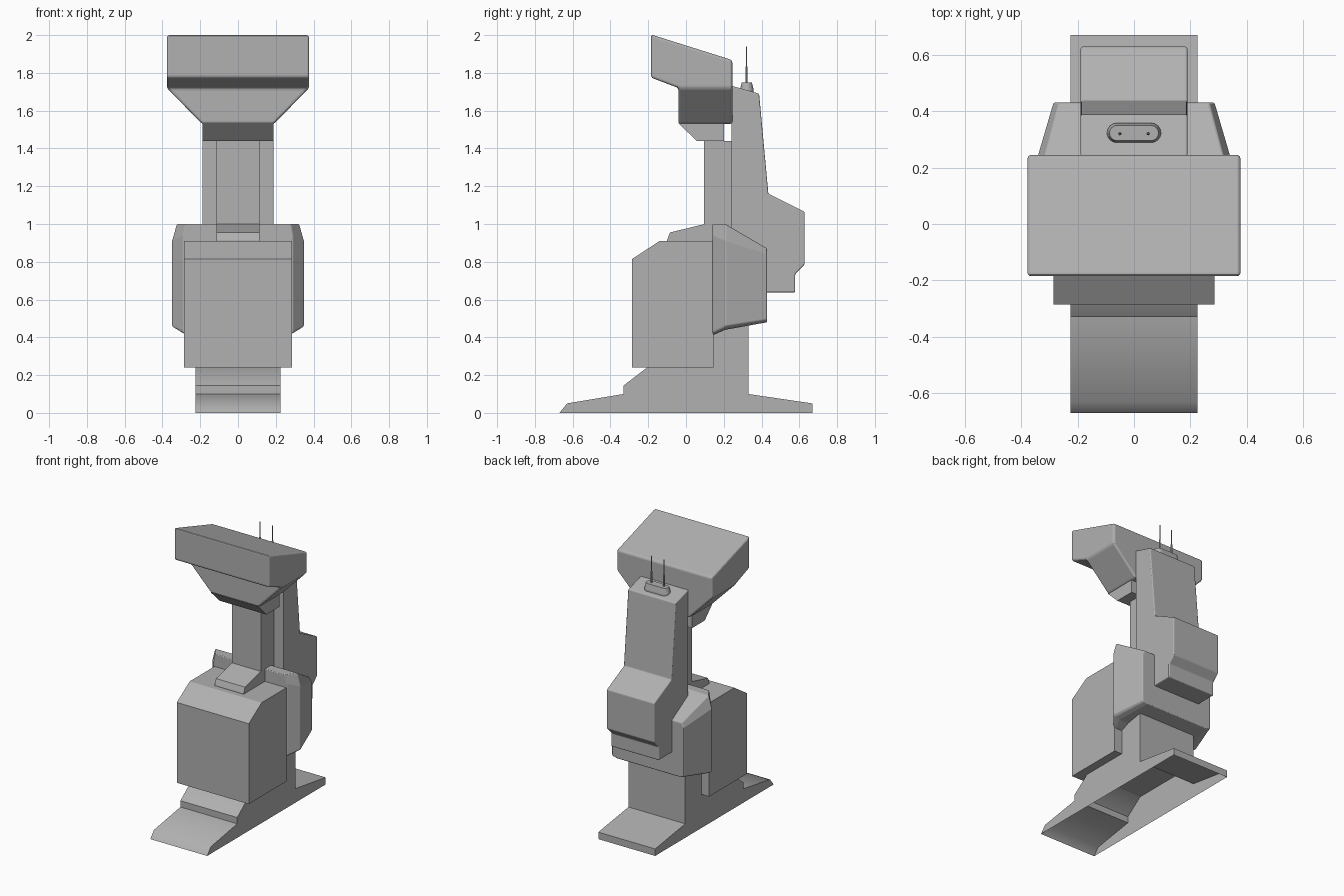
import bpy, bmesh, math

if "Cube" in bpy.data.objects:
    bpy.data.objects.remove(bpy.data.objects["Cube"])

GREY = bpy.data.materials.new("mid_grey")
GREY.diffuse_color = (.44, .44, .44, 1)
GREY.use_nodes = True
GREY.node_tree.nodes["Principled BSDF"].inputs["Base Color"].default_value = GREY.diffuse_color


def finish(name, bm, bevel=0.0, open_bottom=False, smooth=0):
    bmesh.ops.recalc_face_normals(bm, faces=bm.faces)
    if open_bottom:
        low = [f for f in bm.faces if all(v.co.z < 1e-4 for v in f.verts)]
        bmesh.ops.delete(bm, geom=low, context='FACES')
    me = bpy.data.meshes.new(name)
    bm.to_mesh(me)
    bm.free()
    me.materials.append(GREY)
    ob = bpy.data.objects.new(name, me)
    bpy.context.collection.objects.link(ob)
    if bevel:
        mod = ob.modifiers.new("edge_round", 'BEVEL')
        mod.width = bevel
        mod.segments = 3
        mod.limit_method = 'ANGLE'
        mod.angle_limit = math.radians(25)
    if smooth:
        bpy.ops.object.select_all(action='DESELECT')
        ob.select_set(True)
        bpy.context.view_layer.objects.active = ob
        bpy.ops.object.shade_smooth_by_angle(angle=math.radians(smooth))
    return ob


def skin(rings):
    """Skin a list of equal-length point rings and cap both ends."""
    bm = bmesh.new()
    vs = [[bm.verts.new(p) for p in r] for r in rings]
    n = len(rings[0])
    for a, b in zip(vs, vs[1:]):
        for i in range(n):
            j = (i + 1) % n
            bm.faces.new((a[i], a[j], b[j], b[i]))
    bm.faces.new(vs[0][::-1])
    bm.faces.new(vs[-1])
    bmesh.ops.recalc_face_normals(bm, faces=bm.faces)
    return bm


def extruded(pts, half):
    """Extrude a (y, z) outline symmetrically across x."""
    return skin([[(x, y, z) for y, z in pts] for x in (-half, half)])


def side_profile(name, pts, half, **kw):
    return finish(name, extruded(pts, half), **kw)


# Foot and pedestal: hollow shell, open underneath, softly shaded toe
side_profile("foot_pedestal", [
    (-.67, 0), (-.63, .05), (-.33, .10), (-.33, .145), (-.20, .245), (.13, .245),
    (.13, .5), (.33, .5), (.33, .10), (.67, .05), (.67, 0)], .225,
    open_bottom=True, smooth=45)

# Main cabinet with sloped front top
side_profile("main_cabinet", [
    (-.285, .24), (-.285, .815), (-.14, .91), (.145, .91), (.145, .24)], .285)


# Wide rear housing: flares out from the cabinet, then tapers to the back
def housing_ring(y, w, low, high, chamfer, top_drop, low_drop):
    right = [(w - chamfer * 2, low), (w - chamfer * .6, low + low_drop * .4),
             (w, low + low_drop), (w, high - top_drop), (w - chamfer, high)]
    pts = right + [(-x, z) for x, z in reversed(right)]
    return [(x, y, z) for x, z in pts]


finish("rear_housing", skin([
    housing_ring(.14, .29, .41, 1.0, .01, .06, .02),
    housing_ring(.208, .35, .44, 1.0, .025, .09, .02),
    housing_ring(.43, .285, .48, .87, .02, .03, .015)]), bevel=.006)

# Neck column and its sloped base
side_profile("neck_column", [(.095, .9), (.095, 1.45), (.2, 1.45), (.2, 1.44),
                             (.245, 1.44), (.245, .9)], .115)
side_profile("neck_base", [(-.1, .9), (-.1, .915), (-.085, .955), (.1, 1.0),
                           (.15, 1.0), (.15, .9)], .115)

# Back unit: tall mast with bulging lower case
side_profile("back_unit", [
    (.24, .7), (.24, 1.732), (.387, 1.69), (.436, 1.16), (.628, 1.065),
    (.628, .785), (.578, .735), (.578, .638), (.40, .638), (.40, .7)], .189, bevel=.007)

# Head bracket
side_profile("head_bracket", [(-.04, 1.535), (.055, 1.44), (.2, 1.44), (.2, 1.535)], .187)

# Head, with its flat underside drawn down into a narrowing yoke
bm = extruded([(-.185, 2.003), (-.185, 1.775), (-.04, 1.72), (.245, 1.72),
               (.245, 1.868)], .377)
under = [f for f in bm.faces if all(abs(v.co.z - 1.72) < 1e-4 for v in f.verts)]
new = bmesh.ops.extrude_face_region(bm, geom=under)["geom"]
for v in new:
    if isinstance(v, bmesh.types.BMVert):
        v.co.z = 1.53
        v.co.x *= .19 / .377
bmesh.ops.delete(bm, geom=under, context='FACES_ONLY')
finish("head_and_yoke", bm, bevel=.013)

# Antenna base: rounded-end pad with tapered wall
rings = []
for r, z in ((.036, 1.68), (.036, 1.71), (.027, 1.75)):
    ring = []
    for s in (1, -1):
        for k in range(9):
            a = -math.pi / 2 + math.pi * k / 8 + (0 if s > 0 else math.pi)
            ring.append((s * .06 + r * math.cos(a), .322 + r * math.sin(a), z))
    rings.append(ring)
finish("antenna_base", skin(rings))

# Pair of stepped antennas
for side, s in (("left", -1), ("right", 1)):
    rings = []
    for r, z in ((.006, 1.74), (.006, 1.83), (.003, 1.835), (.003, 1.94)):
        rings.append([(s * .05 + r * math.cos(math.tau * i / 8),
                       .32 + r * math.sin(math.tau * i / 8), z) for i in range(8)])
    finish(side + "_antenna", skin(rings))
